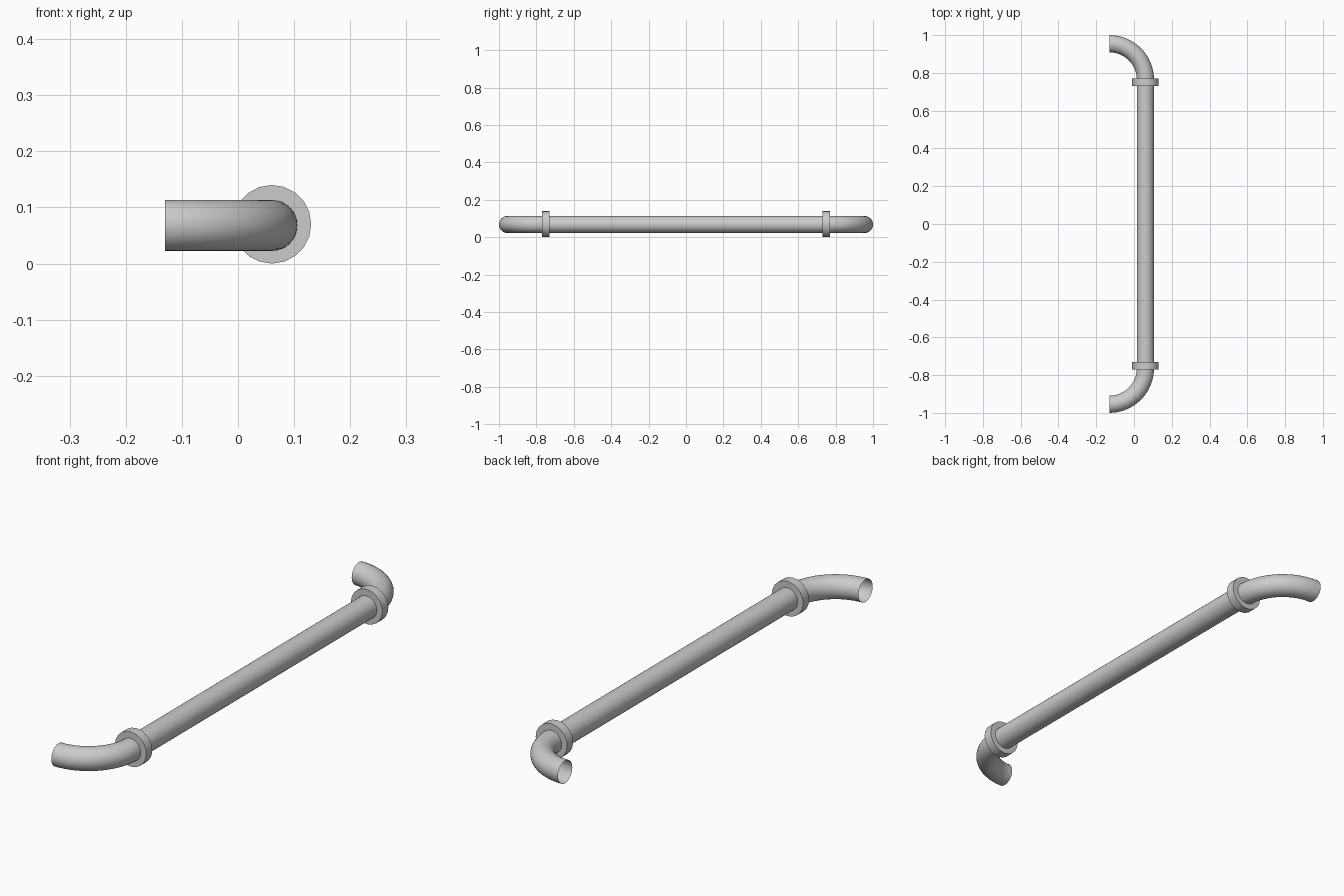
import bpy, bmesh
from math import pi, sin, cos

if "Cube" in bpy.data.objects:
    bpy.data.objects.remove(bpy.data.objects["Cube"])

RAIL_X, RAIL_Z, PIPE_R = 0.0605, 0.068, 0.0455
BEND_R = 0.191
BEND_Y = 1.0 - PIPE_R - BEND_R


def finish(name, bm):
    bmesh.ops.recalc_face_normals(bm, faces=bm.faces)
    mesh = bpy.data.meshes.new(name)
    bm.to_mesh(mesh)
    bm.free()
    obj = bpy.data.objects.new(name, mesh)
    bpy.context.collection.objects.link(obj)
    bpy.context.view_layer.objects.active = obj
    obj.select_set(True)
    bpy.ops.object.shade_smooth_by_angle(angle=pi / 6)
    obj.select_set(False)
    return obj


def tube(name, path, sides=32):
    """Open round tube; path holds (x, y, heading), heading 0 = along y."""
    bm = bmesh.new()
    rings = []
    for x, y, a in path:
        ring = []
        for i in range(sides):
            t = 2 * pi * i / sides
            u = PIPE_R * cos(t)
            ring.append(bm.verts.new((x + u * cos(a), y + u * sin(a),
                                      RAIL_Z + PIPE_R * sin(t))))
        rings.append(ring)
    for r0, r1 in zip(rings, rings[1:]):
        for i in range(sides):
            j = (i + 1) % sides
            bm.faces.new((r0[i], r0[j], r1[j], r1[i]))
    return finish(name, bm)


# Straight rail
tube("straight_pipe", [(RAIL_X, -0.75, 0), (RAIL_X, 0.75, 0)])

for side, label in ((-1, "front"), (1, "back")):
    # Quarter-turn elbow with an open end
    path = []
    for k in range(17):
        a = pi / 2 * k / 16
        path.append((RAIL_X - BEND_R + BEND_R * cos(a),
                     side * (BEND_Y + BEND_R * sin(a)), side * a))
    tube(label + "_elbow", path)

    # Coupling flange
    bpy.ops.mesh.primitive_cylinder_add(
        vertices=20, radius=0.07, depth=0.038,
        location=(RAIL_X, side * 0.75, 0.07), rotation=(pi / 2, 0, 0))
    flange = bpy.context.object
    flange.name = label + "_flange"
    bpy.ops.object.shade_smooth_by_angle(angle=pi / 6)
